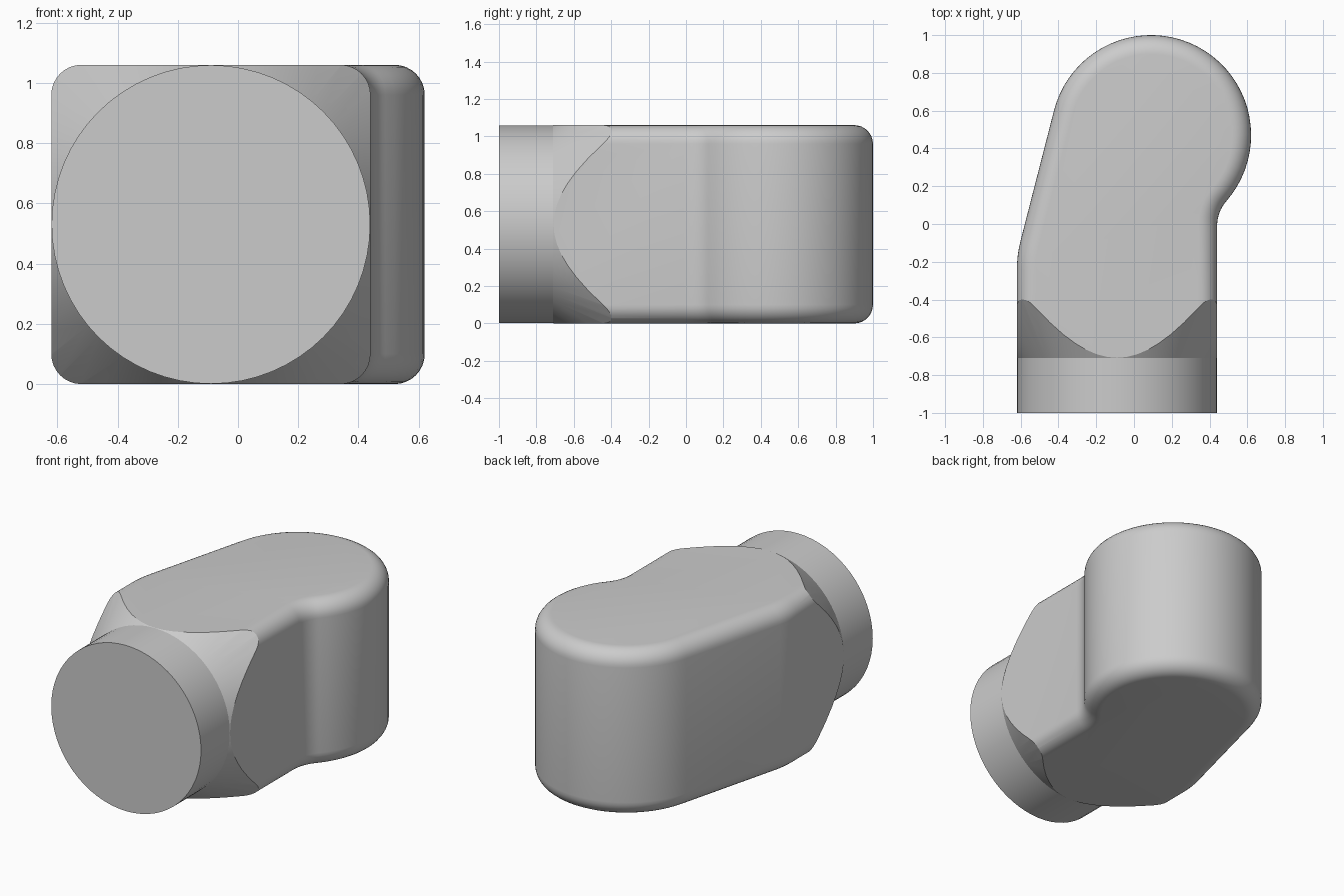
import bpy, bmesh, math
from math import sin, cos, radians

old = bpy.data.objects.get("Cube")
if old:
    bpy.data.objects.remove(old, do_unlink=True)

HEIGHT, RADIUS, AXIS_X = 1.06, 0.53, -0.09

grey = bpy.data.materials.new("plain_grey")
grey.use_nodes = True
colour = (0.6, 0.6, 0.6, 1)
grey.diffuse_color = colour
grey.node_tree.nodes["Principled BSDF"].inputs["Base Color"].default_value = colour


def make_object(name, bm):
    bmesh.ops.recalc_face_normals(bm, faces=bm.faces)
    mesh = bpy.data.meshes.new(name)
    bm.to_mesh(mesh)
    bm.free()
    mesh.materials.append(grey)
    obj = bpy.data.objects.new(name, mesh)
    bpy.context.collection.objects.link(obj)
    return obj


def arc(cx, cy, r, start, end, steps):
    angles = [radians(start + (end - start) * i / steps) for i in range(steps + 1)]
    return [(cx + r * cos(a), cy + r * sin(a)) for a in angles]


# Body outline: straight neck, concave fillet, round head, slanted side
outline = [(0.44, -1.4)]
outline += arc(0.64, -0.01, 0.2, 180, 138.9, 8)
outline += arc(0.09, 0.47, RADIUS, -41.1, 165.6, 40)[1:]
outline += arc(-0.02, -0.24, 0.6, 165.6, 180, 4)
outline += [(-0.62, -1.4)]

# Extrude the outline and round its top and bottom rims
bm = bmesh.new()
base = bm.faces.new([bm.verts.new((x, y, 0)) for x, y in outline])
top = bmesh.ops.extrude_face_region(bm, geom=[base], use_keep_orig=True)["geom"]
bmesh.ops.translate(bm, vec=(0, 0, HEIGHT),
                    verts=[v for v in top if isinstance(v, bmesh.types.BMVert)])
bmesh.ops.recalc_face_normals(bm, faces=bm.faces)
rims = [e for e in bm.edges if abs(e.verts[0].co.z - e.verts[1].co.z) < 0.01]
bmesh.ops.bevel(bm, geom=rims, offset=0.1, offset_type='OFFSET', segments=8,
                profile=0.5, affect='EDGES', clamp_overlap=False)
body = make_object("fitting_body", bm)

# Turned envelope: round spigot that flares into a cone
profile = [(RADIUS - 0.001, -1), (RADIUS - 0.001, -0.71), (1.7, 1.317)]
bm = bmesh.new()
SIDES = 64
rings = [[bm.verts.new((AXIS_X + r * cos(math.tau * i / SIDES), y,
                        HEIGHT / 2 + r * sin(math.tau * i / SIDES)))
          for i in range(SIDES)] for r, y in profile]
for a, b in zip(rings, rings[1:]):
    for i in range(SIDES):
        j = (i + 1) % SIDES
        bm.faces.new((a[i], a[j], b[j], b[i]))
bm.faces.new(rings[0])
bm.faces.new(rings[-1])
envelope = make_object("spigot_cutter", bm)
envelope.hide_render = True

# Keep only what lies inside the envelope
cut = body.modifiers.new("turned_end", 'BOOLEAN')
cut.operation = 'INTERSECT'
cut.solver = 'EXACT'
cut.object = envelope
bpy.context.view_layer.objects.active = body
for o in bpy.context.selected_objects:
    o.select_set(False)
body.select_set(True)
bpy.ops.object.modifier_apply(modifier=cut.name)
bpy.data.objects.remove(envelope, do_unlink=True)
bpy.ops.object.shade_smooth_by_angle(angle=radians(25))
